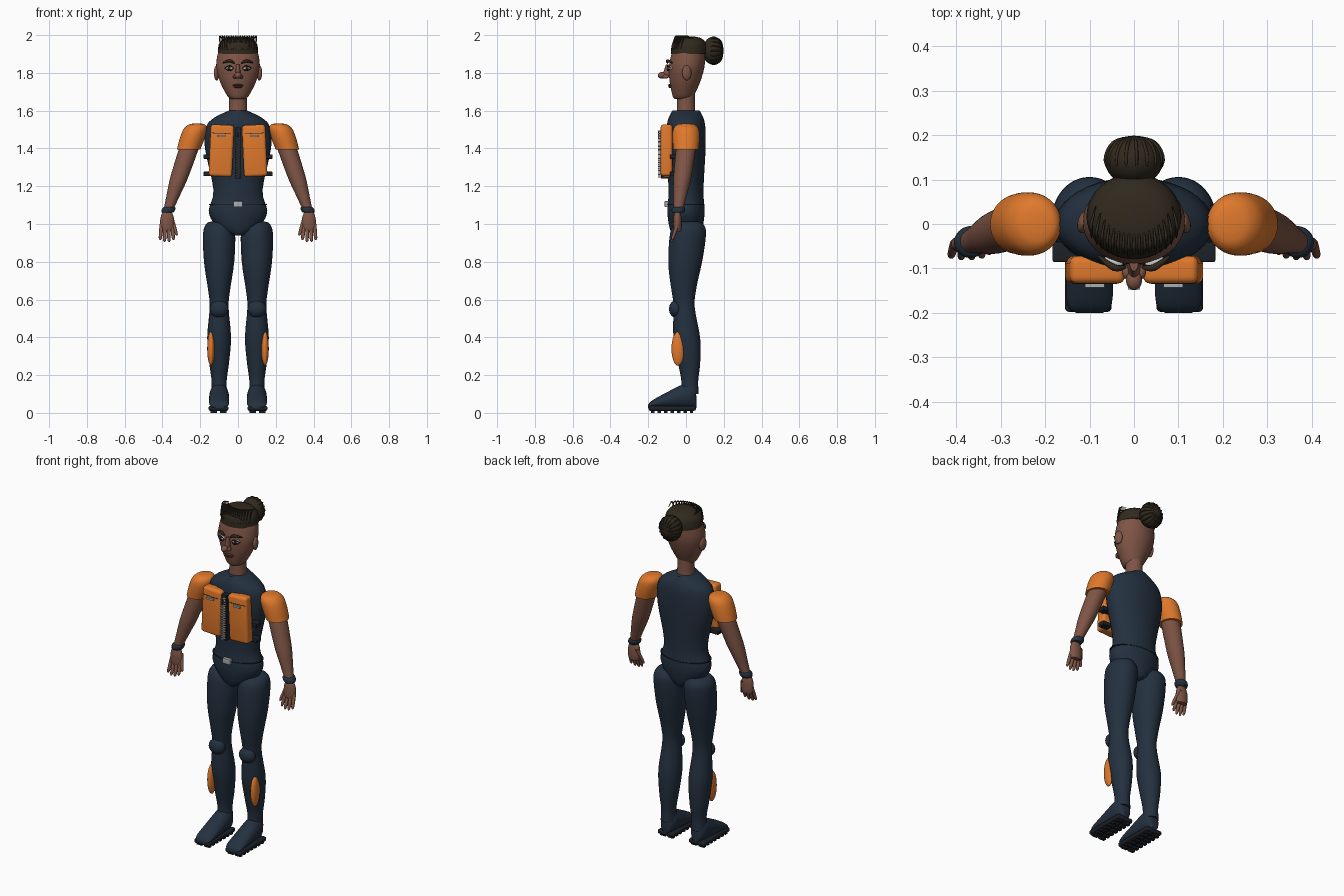
import bpy, bmesh, math
from mathutils import Matrix, Vector

cube = bpy.data.objects.get("Cube")
if cube:
    bpy.data.objects.remove(cube)


def material(name, *color):
    mat = bpy.data.materials.new(name)
    mat.use_nodes = True
    mat.diffuse_color = (*color, 1)
    shader = mat.node_tree.nodes["Principled BSDF"]
    shader.inputs["Base Color"].default_value = (*color, 1)
    return mat


skin = material("brown skin", .21, .09, .06)
navy = material("navy suit", .017, .03, .05)
orange = material("orange fabric", .74, .19, .025)
hair = material("dark brown hair", .03, .022, .013)
black = material("black trim", .012, .015, .02)
grey = material("silver grey", .4, .43, .45)
white = material("eye white", .7, .7, .7)
lip = material("dark lips", .09, .03, .025)


def finish(name, data, mat, mirror):
    thing = bpy.data.objects.new(name, data)
    bpy.context.collection.objects.link(thing)
    data.materials.append(mat)
    if mirror:
        thing.modifiers.new("Mirror", "MIRROR")


def finish_mesh(name, bm, mat, mirror, smooth=True):
    bmesh.ops.recalc_face_normals(bm, faces=bm.faces)
    mesh = bpy.data.meshes.new(name)
    bm.to_mesh(mesh)
    bm.free()
    if smooth:
        mesh.shade_smooth()
        mesh.set_sharp_from_angle(angle=math.radians(50))
    finish(name, mesh, mat, mirror)


def spline(rows, steps=4):
    """Smooth interpolation through every row."""
    rows = [Vector(row) for row in rows]
    result = []
    for i, (start, end) in enumerate(zip(rows, rows[1:])):
        before, after = rows[max(i - 1, 0)], rows[min(i + 2, len(rows) - 1)]
        leave, arrive = (end - before) / 2, (after - start) / 2
        for step in range(steps):
            t = step / steps
            ease = t * t * (3 - 2 * t)
            result.append(start.lerp(end, ease) + leave * t * (1 - t)**2
                          - arrive * t * t * (1 - t))
    return result + [rows[-1]]


def loft(name, rows, section, mat, mirror=False, along_y=False, segments=40):
    """Rows pair a position with a radius; section turns them into an ellipse."""
    bm = bmesh.new()
    rings = []
    for position, radius in spline(rows):
        u, v, width, depth = section(position, radius)
        ring = []
        for k in range(segments):
            angle = math.tau * k / segments
            a, b = u + width * math.cos(angle), v + depth * math.sin(angle)
            ring.append(bm.verts.new((a, position, b) if along_y else (a, b, position)))
        rings.append(ring)
    for low, high in zip(rings, rings[1:]):
        for k in range(segments):
            bm.faces.new((low[k - 1], low[k], high[k], high[k - 1]))
    bm.faces.new(rings[0])
    bm.faces.new(rings[-1])
    finish_mesh(name, bm, mat, mirror)


def ball(name, centre, radii, mat, mirror=False, turn=0):
    bm = bmesh.new()
    place = (Matrix.Translation(centre) @ Matrix.Rotation(turn, 4, "Z")
             @ Matrix.Diagonal((*radii, 1)))
    bmesh.ops.create_uvsphere(bm, u_segments=24, v_segments=16, radius=1, matrix=place)
    finish_mesh(name, bm, mat, mirror)


def boxes(name, centres, size, mat, mirror=False, bevel=0, tilt=0):
    bm = bmesh.new()
    for centre in centres:
        place = (Matrix.Translation(centre) @ Matrix.Rotation(tilt, 4, "Y")
                 @ Matrix.Diagonal((*size, 1)))
        bmesh.ops.create_cube(bm, size=1, matrix=place)
    if bevel:
        bmesh.ops.bevel(bm, geom=bm.edges[:], offset=bevel, segments=4,
                        profile=.5, affect="EDGES")
    finish_mesh(name, bm, mat, mirror, bevel > 0)


def strands(name, paths, radius, mat, mirror=False):
    """Tubes that taper towards both ends of each path."""
    curve = bpy.data.curves.new(name, "CURVE")
    curve.dimensions = "3D"
    curve.bevel_depth, curve.bevel_resolution, curve.use_fill_caps = radius, 2, True
    for path in paths:
        points = spline(path)
        tube = curve.splines.new("POLY")
        tube.points.add(len(points) - 1)
        for i, (point, place) in enumerate(zip(tube.points, points)):
            point.co = (*place, 1)
            point.radius = .3 + .7 * math.sin(math.pi * i / (len(points) - 1))
    finish(name, curve, mat, mirror)


# Cross-section rules for each body region
def torso_section(z, r):
    return 0, 0, r, .06 + r / 4


def leg_section(z, r):
    return .1, .004 - .016 * math.sin(6.5 * (z - .4)), r, r * 1.12


def shoe_section(y, r):
    height = (1.3 + 5 * y) * r
    return .1, .025 + height, r, height


def arm_section(z, r):
    drop = 1.4 - z
    return .26 + drop / 3, min(0, -drop / 8), r, r


def sleeve_section(z, r):
    x, y, width, depth = arm_section(z, r)
    return x, y, width, depth * 1.08


def palm_section(z, r):
    return .375, -.045, r, r * .6


def head_section(z, r):
    return 0, .12 * (z - 1.8), r, .02 + r * .64


def cap_section(z, r):
    return 0, .017, r, r * .9


# Torso and belt
loft("torso", [(.94, .03), (.96, .08), (1, .125), (1.07, .155), (1.18, .13), (1.4, .175),
               (1.51, .17), (1.56, .13), (1.6, .05)], torso_section, navy)
loft("belt_seam", [(1.1, .154), (1.106, .154)], torso_section, black)
boxes("belt_buckle", [(0, -.1, 1.105)], (.05, .025, .032), grey, bevel=.003)

# Legs
loft("leg", [(1.012, .045), (1, .068), (.95, .085), (.8, .08), (.65, .058), (.56, .05),
             (.4, .063), (.27, .053), (.17, .04), (.1, .043)], leg_section, navy, True)
ball("knee_pad", (.1, -.055, .55), (.05, .035, .045), navy, True)
ball("shin_patch", (.143, -.042, .34), (.02, .035, .09), orange, True)

# Shoes
loft("shoe", [(.055, .02), (.045, .035), (.01, .05), (-.1, .053), (-.18, .05), (-.2, .03)],
     shoe_section, navy, True, along_y=True)
boxes("shoe_sole", [(.103, -.073, .024)], (.105, .25, .026), black, True, bevel=.01)
boxes("sole_lugs", [(.103 + side * .025, -.175 + .034 * i, .007)
                    for i in range(7) for side in (-1, 1)], (.036, .018, .014), black, True)

# Arms
loft("sleeve", [(1.395, .062), (1.45, .066), (1.5, .063), (1.525, .045), (1.532, .02)],
     sleeve_section, orange, True)
loft("arm", [(1.45, .05), (1.38, .052), (1.28, .049), (1.22, .045), (1.14, .034), (1.06, .024)],
     arm_section, skin, True)
loft("wrist_band", [(1.06, .03), (1.07, .035), (1.083, .035), (1.09, .03)],
     arm_section, navy, True)
loft("palm", [(1.07, .022), (1.03, .036), (.98, .037), (.96, .03)], palm_section, skin, True)


def hand_digit(name, knuckle, splay, top, tip):
    """A tapering digit that curls forward as it hangs."""
    def section(z, r):
        return knuckle + splay * (1 - z), -.045 - (1 - z) / 3, r, r
    loft(name, [(top, .011), (tip + .04, .01), (tip + .01, .008), (tip, .003)],
         section, skin, True, segments=12)


for i in range(4):
    spread = i - 1.5
    hand_digit(f"finger_{i + 1}", .377 + .018 * spread, spread / 15, 1, .9 + abs(spread) / 100)
hand_digit("thumb", .342, -.3, 1.03, .94)

# Vest
boxes("vest_panel", [(.088, -.103, 1.388)], (.124, .062, .274), orange, True, .016, -.045)
boxes("vest_label", [(.088, -.138, 1.467)], (.044, .009, .011), grey, True)
boxes("pocket_seam", [(.088, -.1335, 1.48)], (.1, .004, .003), black, True, tilt=-.045)
boxes("side_strap", [(.153, -.063, z) for z in (1.265, 1.357)], (.06, .045, .024),
      black, True, .004)
boxes("zip_strip", [(0, -.1, 1.376)], (.034, .066, .272), black, bevel=.004)
boxes("zip_teeth", [(side * .006, -.138, 1.252 + .014 * i + side * .0035)
                    for i in range(18) for side in (-1, 1)], (.014, .018, .005), grey)
boxes("zip_pull", [(0, -.146, 1.475)], (.012, .005, .032), black)

# Neck, head and ears
loft("neck", [(1.58, .05), (1.64, .047), (1.7, .047)], lambda z, r: (0, 0, r, r), skin)
loft("head", [(1.662, .035), (1.672, .052), (1.71, .075), (1.76, .098), (1.82, .114),
              (1.87, .113), (1.92, .1), (1.955, .065), (1.965, .03)], head_section, skin)
ball("ear", (.113, .004, 1.8), (.014, .025, .04), skin, True, turn=.25)

# Face
loft("nose_bridge", [(1.775, .016), (1.8, .013), (1.845, .01)],
     lambda z, r: (0, -.1 + (z - 1.775) / 5, r, r * 2), skin)
ball("nose_tip", (0, -.127, 1.787), (.018, .022, .018), skin)
ball("nostril", (.016, -.108, 1.78), (.011, .016, .011), skin, True)
ball("eye", (.046, -.084, 1.825), (.022, .012, .011), white, True, turn=.35)
ball("iris", (.046, -.093, 1.825), (.009, .006, .009), hair, True)
strands("eyelid", [[(.022, -.092, 1.824), (.045, -.098, 1.825 + rise), (.072, -.08, 1.825)]
                   for rise in (.013, -.013)], .0035, black, True)
strands("eyebrow", [[(.018, -.097, 1.85), (.045, -.098, 1.864), (.08, -.072, 1.853)]],
        .008, hair, True)
ball("upper_lip", (0, -.084, 1.735), (.029, .011, .006), lip)
ball("lower_lip", (0, -.082, 1.726), (.023, .012, .007), lip)

# Hair cap, bun and strands
loft("hair_cap", [(1.9, .107), (1.925, .106), (1.955, .1), (1.98, .077), (1.99, .045),
                  (1.993, .015)], cap_section, hair)
ball("hair_bun", (0, .143, 1.917), (.066, .056, .073), hair)
fringe, wraps = [], []
for i in range(-8, 9):
    x = .012 * i
    edge = Vector((x, .01 - .088 * math.sqrt(1 - (i / 9)**2), 1.925))
    fringe.append([edge, edge + Vector((0, .015, .05)), edge + Vector((0, .03, .07)),
                   edge + Vector((-x / 10, .07, .057))])
    angle = math.tau * i / 17
    around = Vector((math.cos(angle), 0, 1.1 * math.sin(angle)))
    wraps.append([around * radius + Vector((0, y, 1.917))
                  for radius, y in ((.045, .103), (.066, .143), (.048, .183), (.01, .197))])
strands("hair_fringe", fringe, .004, hair)
strands("bun_strands", wraps, .004, hair)
